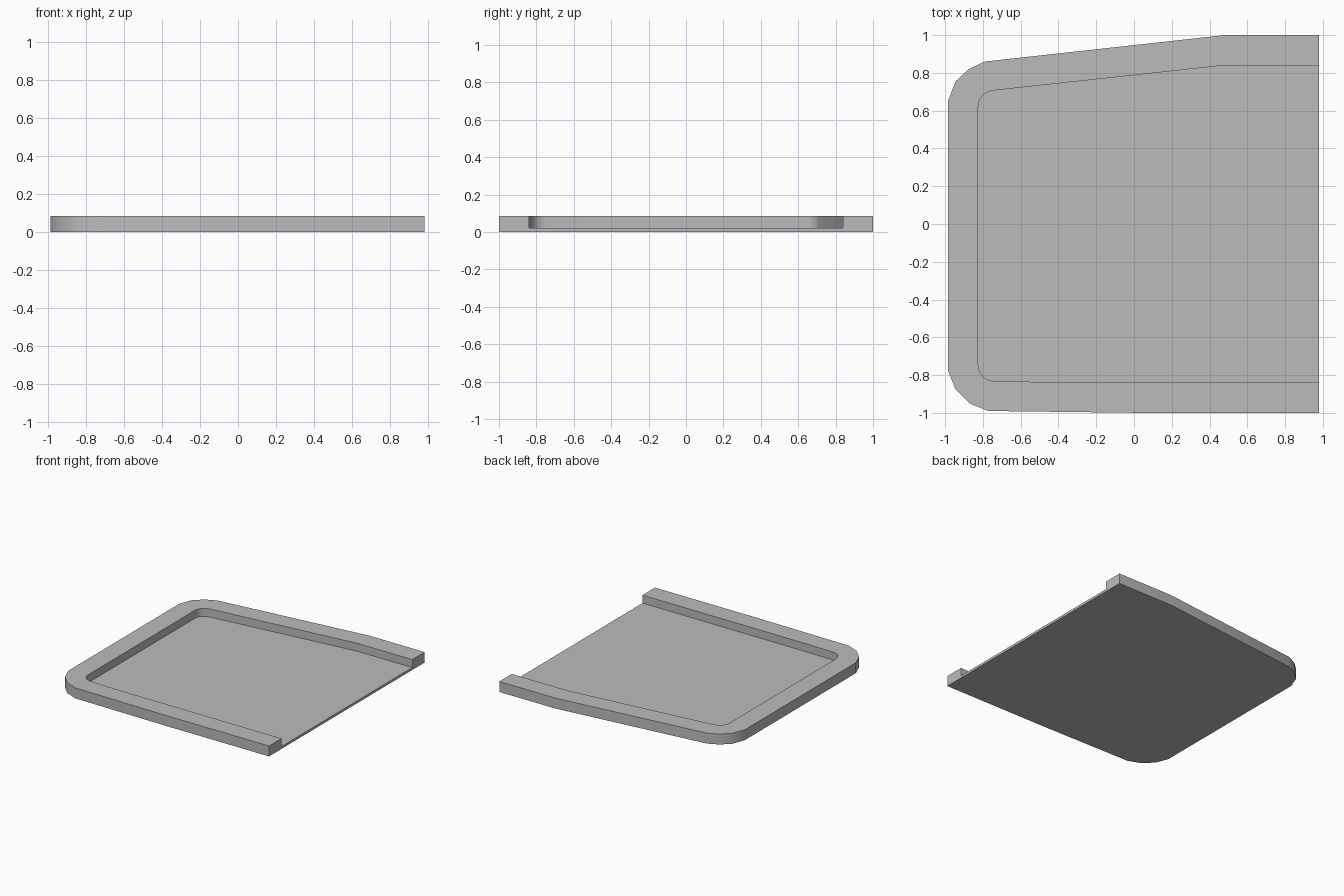
import bpy
import bmesh
from math import radians, cos, sin

cube = bpy.data.objects.get("Cube")
if cube:
    bpy.data.objects.remove(cube, do_unlink=True)

TOP, FLOOR, END = 0.085, 0.02, 0.98


def arc(cx, cy, r, start, stop, steps):
    """Points along a rounded corner, angles in degrees."""
    angles = [radians(start + (stop - start) * i / steps) for i in range(steps + 1)]
    return [(cx + r * cos(a), cy + r * sin(a)) for a in angles]


# Outer edge and recess edge, both running from the back of the open end to its front
outer = [(END, 1.0), (0.48, 1.0), (-0.79, 0.86), (-0.875, 0.82), (-0.945, 0.755),
         (-0.985, 0.65), (-0.985, -0.775), (-0.945, -0.875), (-0.87, -0.95),
         (-0.77, -0.99), (0.05, -1.0), (END, -1.0)]
inner = ([(END, 0.84), (0.48, 0.84)]
         + arc(-0.738, 0.62, 0.087, 96, 180, 7)
         + arc(-0.738, -0.745, 0.087, 180, 270, 7)
         + [(-0.44, -0.837), (END, -0.84)])

bm = bmesh.new()


def ring(points, z):
    return [bm.verts.new((x, y, z)) for x, y in points]


def wall(low, high):
    for i in range(len(low) - 1):
        bm.faces.new((low[i], low[i + 1], high[i + 1], high[i]))


base, rim = ring(outer, 0), ring(outer, TOP)
floor, lip = ring(inner, FLOOR), ring(inner, TOP)
wall(base, rim)
wall(floor, lip)
bm.faces.new(base)                                  # underside
bm.faces.new(floor)                                 # recess floor
bm.faces.new(rim + lip[::-1])                       # raised border top
bm.faces.new((base[0], rim[0], lip[0], floor[0],    # open end
              floor[-1], lip[-1], rim[-1], base[-1]))
bmesh.ops.recalc_face_normals(bm, faces=bm.faces)
mesh = bpy.data.meshes.new("tray")
bm.to_mesh(mesh)
bm.free()

# Plain grey finish
grey = bpy.data.materials.new("grey")
grey.use_nodes = True
colour = (0.5, 0.5, 0.5, 1)
grey.diffuse_color = colour
grey.node_tree.nodes["Principled BSDF"].inputs["Base Color"].default_value = colour
mesh.materials.append(grey)

tray = bpy.data.objects.new("tray", mesh)
bpy.context.collection.objects.link(tray)
bpy.ops.object.select_all(action="DESELECT")
tray.select_set(True)
bpy.context.view_layer.objects.active = tray
bpy.ops.object.shade_smooth_by_angle(angle=radians(35))
